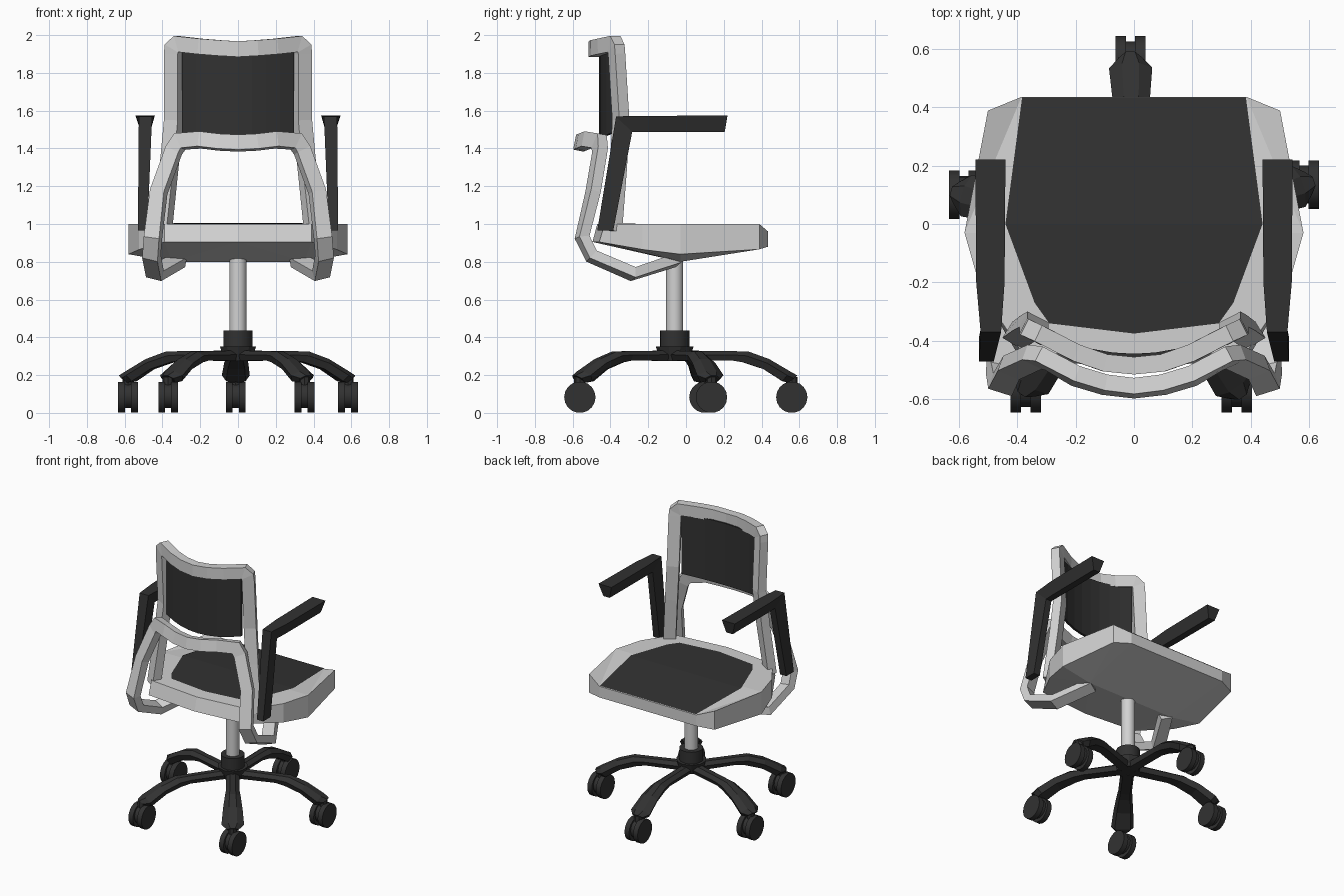
import bpy, bmesh, math
from mathutils import Vector, Matrix

if "Cube" in bpy.data.objects:
    bpy.data.objects.remove(bpy.data.objects["Cube"])

def mat(name, v):
    m = bpy.data.materials.new(name)
    m.diffuse_color = (v, v, v, 1)
    m.use_nodes = True
    m.node_tree.nodes["Principled BSDF"].inputs["Base Color"].default_value = m.diffuse_color
    return m

LIGHT = mat("light grey", 0.64)
DARK = mat("charcoal", 0.031)

def add(name, bm, material):
    bmesh.ops.recalc_face_normals(bm, faces=bm.faces)
    me = bpy.data.meshes.new(name)
    bm.to_mesh(me)
    bm.free()
    ob = bpy.data.objects.new(name, me)
    me.materials.append(material)
    bpy.context.collection.objects.link(ob)
    return ob

def loft(name, rings, material):
    """Closed tube through equal-sized rings of points."""
    bm = bmesh.new()
    vs = [[bm.verts.new(p) for p in r] for r in rings]
    n = len(vs[0])
    for a, b in zip(vs, vs[1:]):
        for i in range(n):
            j = (i + 1) % n
            bm.faces.new((a[i], a[j], b[j], b[i]))
    bm.faces.new(vs[0])
    bm.faces.new(vs[-1])
    return add(name, bm, material)

def bar(name, pts, hint, w, d, material):
    """Rectangular bar along a path; hint(p) gives the depth direction."""
    pts = [Vector(p) for p in pts]
    rings = []
    for i, p in enumerate(pts):
        a = (p - pts[i - 1]).normalized() if i else None
        b = (pts[i + 1] - p).normalized() if i < len(pts) - 1 else None
        a, b = a or b, b or a
        t = (a + b).normalized()
        h = Vector(hint(p))
        h = (h - t * h.dot(t)).normalized()
        s = h.cross(t) / max(0.75, t.dot(a))
        rings.append([p + s * w * u + h * d * v
                      for u, v in ((1, 1), (1, -1), (-1, -1), (-1, 1))])
    return loft(name, rings, material)

def cyl(name, c, r, h, material, n=20, axis='Z', r2=None):
    bm = bmesh.new()
    m = Matrix.Translation(c)
    if axis == 'X':
        m = m @ Matrix.Rotation(math.pi / 2, 4, 'Y')
    bmesh.ops.create_cone(bm, cap_ends=True, segments=n, radius1=r,
                          radius2=r if r2 is None else r2, depth=h, matrix=m)
    ob = add(name, bm, material)
    for f in ob.data.polygons:
        f.use_smooth = n > 12 and len(f.vertices) == 4
    return ob

def mirrored(half):
    """Half path ending on the centre line -> full symmetric path."""
    return half + [(-x, y, z) for x, y, z in reversed(half[:-1])]

# seat shell: x, y, top z, bottom z, rear overhang of the bottom edge
half = [(.385, .435, .96, .88, 0), (.5, .388, 1, .866, 0), (.58, -.03, 1, .84, 0),
        (.523, -.23, 1, .865, 0), (.39, -.43, 1, .905, .03), (0, -.47, 1, .905, .025)]
outline = half + [(-p[0], *p[1:]) for p in reversed(half[:-1])]
padh = [(.383, .433, .96), (.44, 0, .998), (.34, -.27, 1), (.29, -.34, 1), (0, -.375, 1)]
bm = bmesh.new()
top = [bm.verts.new((x, y, t)) for x, y, t, b, o in outline]
bot = [bm.verts.new((x, y - o, b)) for x, y, t, b, o in outline]
n = len(outline)
for i in range(n):
    j = (i + 1) % n
    bm.faces.new((top[i], top[j], bot[j], bot[i]))
kr, kl = bm.verts.new((.35, -.03, .8)), bm.verts.new((-.35, -.03, .8))
for i in range(5):
    bm.faces.new((bot[i], bot[i + 1], kr))
    bm.faces.new((bot[n - 1 - i], bot[n - 2 - i], kl))
bm.faces.new((bot[0], kr, kl, bot[n - 1]))
bm.faces.new((kr, bot[5], kl))
# front strip of the top slopes down, the rest is level
bm.faces.new((top[0], top[1], top[2]))
bm.faces.new((top[n - 1], top[n - 2], top[n - 3]))
bm.faces.new((top[0], top[2], top[n - 3], top[n - 1]))
bm.faces.new(top[2:n - 2])
add("seat_shell", bm, LIGHT)

# seat pad: thin plate on the shell
bm = bmesh.new()
pad = [(x, y, z + .004) for x, y, z in mirrored(padh)]
pv = [bm.verts.new(p) for p in pad]
bm.faces.new((pv[0], pv[1], pv[-2], pv[-1]))
bm.faces.new(pv[1:-1])
add("seat_pad", bm, DARK)

# upper back frame: inverted U reaching down to the seat
bar("back_frame", mirrored([
    (.4, -.385, .96), (.365, -.358, 1.3), (.342, -.345, 1.55), (.342, -.367, 1.9),
    (.34, -.37, 1.93), (.315, -.38, 1.953), (.2, -.44, 1.94), (.1, -.475, 1.932),
    (0, -.485, 1.926)]), lambda p: (p.x * 1.5, -1, 0), .041, .03, LIGHT)

# lower back support: cross rail, splayed legs and hooks under the seat
bar("back_support", mirrored([
    (.31, -.05, .81), (.44, -.28, .735), (.458, -.5, .83), (.45, -.55, .93),
    (.42, -.492, 1.17), (.34, -.455, 1.39), (.308, -.46, 1.437), (.2, -.52, 1.445),
    (.1, -.55, 1.433), (0, -.562, 1.428)]),
    lambda p: (p.x * .4, p.y + .1, (p.z - 1.2) * (.4 if p.z > 1.2 else 1)),
    .04, .028, LIGHT)

# curved back panel
bm = bmesh.new()
rows = []
for i in range(9):
    x = -.296 + .074 * i
    q = (x / .296) ** 2
    y = -.452 + .07 * q
    rows.append([bm.verts.new((x, y + dy, z)) for dy, z in (
        (-.008, 1.455 + .03 * q), (.008, 1.455 + .03 * q),
        (.008, 1.9 + .02 * q), (-.008, 1.9 + .02 * q))])
for a, b in zip(rows, rows[1:]):
    for i in range(4):
        bm.faces.new((a[i], a[i - 1], b[i - 1], b[i]))
bm.faces.new(rows[0])
bm.faces.new(rows[-1])
add("back_panel", bm, DARK)

# armrests
for s, side in ((1, "right"), (-1, "left")):
    rings = [[(.44, .22, 1.575), (.543, .22, 1.575), (.515, .205, 1.488), (.465, .205, 1.488)],
             [(.443, -.2, 1.572), (.54, -.2, 1.572), (.513, -.2, 1.487), (.465, -.2, 1.487)],
             [(.455, -.37, 1.57), (.525, -.37, 1.57), (.51, -.285, 1.487), (.465, -.285, 1.487)],
             [(.48, -.47, .965), (.53, -.47, .965), (.53, -.385, .965), (.48, -.385, .965)]]
    loft(side + "_armrest", [[(s * x, y, z) for x, y, z in r] for r in rings], DARK)

# gas column and hub
CY = -.06
cyl("column", (0, CY, .62), .045, .4, LIGHT)
cyl("hub_collar", (0, CY, .39), .078, .09, DARK)
cyl("hub_plate", (0, CY, .313), .075, .075, DARK, 10, r2=.1)

# five legs with twin-wheel casters
casters = [(-.012, .56), (-.582, .1), (.582, .135), (-.37, -.562), (.352, -.562)]
for k, (cx, cy) in enumerate(casters):
    d = Vector((cx, cy - CY, 0)).normalized()
    s = Vector((-d.y, d.x, 0))
    o = Vector((0, CY, 0))
    rings = []
    # radius at bottom and top, half width, top z, bottom z
    for rb, rt, w, zt, zb in ((.04, .04, .045, .33, .275), (.3, .3, .045, .327, .278),
                              (.36, .39, .052, .325, .268), (.47, .5, .064, .285, .232),
                              (.57, .61, .074, .22, .168), (.6, .65, .04, .198, .16)):
        rings.append([o + d * (rb + (rt - rb) * v) + s * (w * u)
                      + Vector((0, 0, zb + (zt - zb) * v)) for u, v in
                      ((-.7, 0), (-1, .6), (-.4, 1), (.4, 1), (1, .6), (.7, 0))])
    loft(f"base_leg_{k}", rings, DARK)
    cyl(f"caster_stem_{k}", (cx, cy, .14), .03, .1, DARK, 8)
    cyl(f"caster_core_{k}", (cx, cy, .09), .065, .06, DARK, 16, 'X')
    for e in (-1, 1):
        cyl(f"caster_wheel_{k}_{'r' if e > 0 else 'l'}", (cx + e * .034, cy, .083),
            .083, .036, DARK, 18, 'X')
